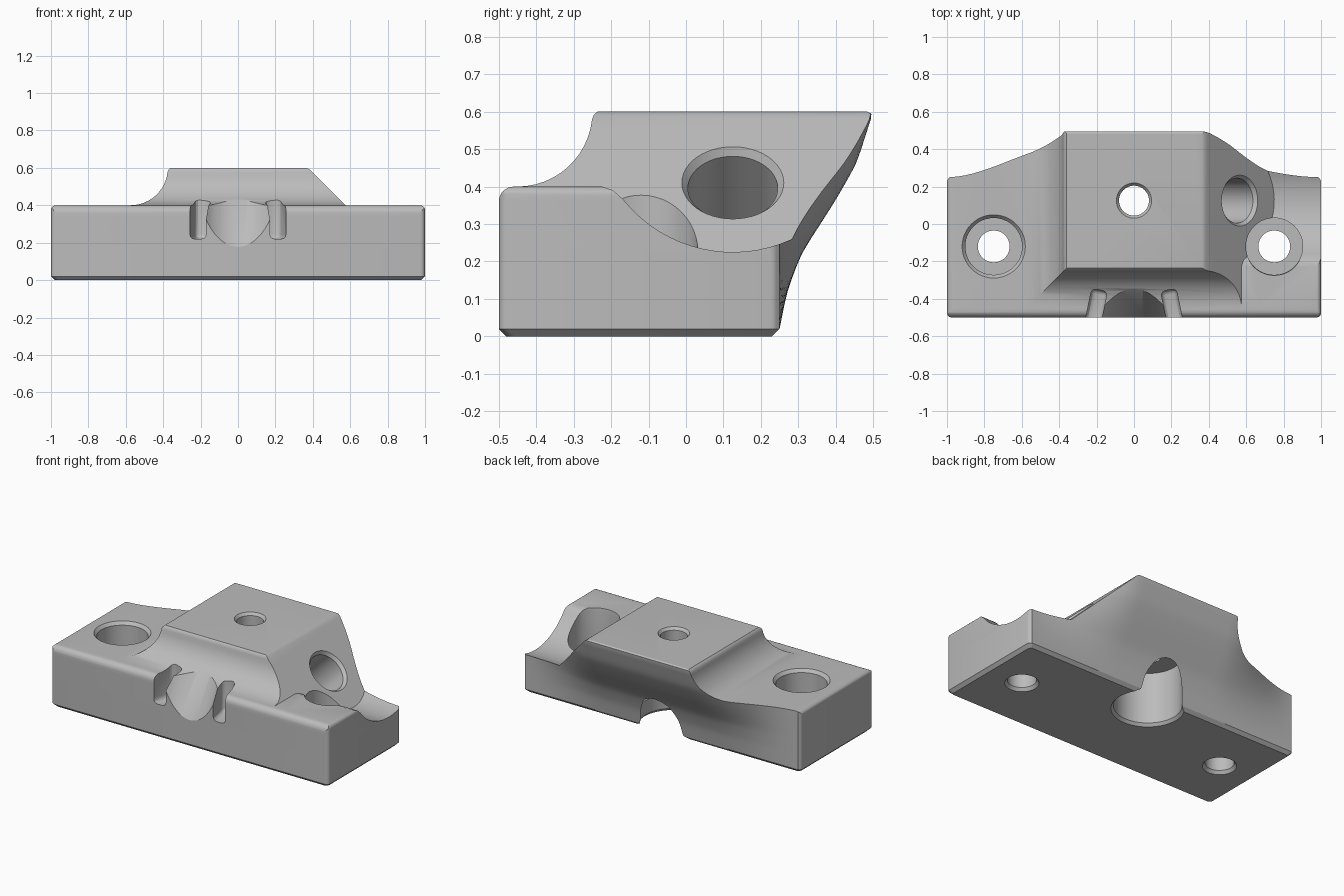
import bpy, bmesh, math
from mathutils import Matrix, Vector

cube = bpy.data.objects.get("Cube")
if cube:
    bpy.data.objects.remove(cube, do_unlink=True)

gray = bpy.data.materials.new("plain_gray")
gray.use_nodes = True
color = (0.5, 0.5, 0.5, 1)
gray.diffuse_color = color
gray.node_tree.nodes["Principled BSDF"].inputs["Base Color"].default_value = color


def make_object(name, bm):
    bmesh.ops.recalc_face_normals(bm, faces=bm.faces)
    mesh = bpy.data.meshes.new(name)
    bm.to_mesh(mesh)
    bm.free()
    mesh.materials.append(gray)
    obj = bpy.data.objects.new(name, mesh)
    bpy.context.collection.objects.link(obj)
    return obj


def loft(name, rings):
    """Closed solid through rings with equal point counts."""
    bm = bmesh.new()
    rows = [[bm.verts.new(p) for p in ring] for ring in rings]
    n = len(rows[0])
    for a, b in zip(rows, rows[1:]):
        for i in range(n):
            j = (i + 1) % n
            bm.faces.new((a[i], a[j], b[j], b[i]))
    bm.faces.new(rows[0])
    bm.faces.new(rows[-1])
    return make_object(name, bm)


def turned(name, profile, place, segments=48):
    """Solid of revolution from (radius, height) pairs."""
    def ring(r, h):
        angles = [math.tau * i / segments for i in range(segments)]
        return [place @ Vector((r * math.cos(a), r * math.sin(a), h)) for a in angles]
    return loft(name, [ring(r, h) for r, h in profile])


def arc(cx, cy, r, start, end, steps=8):
    angles = [math.radians(start + (end - start) * i / steps) for i in range(steps + 1)]
    return [(cx + r * math.cos(a), cy + r * math.sin(a)) for a in angles]


def cut(body, cutter):
    cutter.hide_render = True
    mod = body.modifiers.new("cut", "BOOLEAN")
    mod.operation = "DIFFERENCE"
    mod.solver = "EXACT"
    mod.object = cutter
    bpy.ops.object.select_all(action="DESELECT")
    bpy.context.view_layer.objects.active = body
    body.select_set(True)
    bpy.ops.object.modifier_apply(modifier=mod.name)
    bpy.data.objects.remove(cutter, do_unlink=True)


# Swelling back wall: flat at both ends, leaning out in the middle
lean = [(0, 0), (.02, 0), (.12, .08), (.22, .23), (.36, .59), (.46, .82), (.6, 1)]


def lean_at(z):
    for (z0, f0), (z1, f1) in zip(lean, lean[1:]):
        if z <= z1:
            return f0 + (f1 - f0) * (z - z0) / (z1 - z0)
    return 1


def smooth_lean(z):
    d = .03
    return (lean_at(max(z - d, 0)) + 2 * lean_at(z) + lean_at(min(z + d, .6))) / 4 if .05 < z < .57 else lean_at(z)


def back_y(x, z):
    t = min(max((1 - abs(x)) / .65, 0), 1)
    return .25 + .25 * smooth_lean(z) * t * t * (3 - 2 * t)


def outline(z, inset=0, top=0):
    r = .025
    ring = arc(-1 + r, -.5 + r, r, 180, 270, 4) + arc(1 - r, -.5 + r, r, 270, 360, 4)
    ring += arc(1 - r, .25 - r, r, 0, 60, 3)
    xs = [.985 - 1.97 * i / 48 for i in range(49)]
    ring += [(x, back_y(x, z) - top) for x in xs]
    ring += arc(-1 + r, .25 - r, r, 120, 180, 3)
    return [(x * (1 - inset), (y + .125) * (1 - inset * 2.67) - .125, z) for x, y in ring]


heights = [.02 + .02 * i for i in range(29)]
body = loft("mount_body", [outline(0, .02)] + [outline(z) for z in heights] + [outline(.594, 0, .003), outline(.6, 0, .015)])


def step_profile(outer, wall, edge):
    """Region above the shelf, with a rounded rim and a cove up to the raised pad."""
    r = .2
    pts = [(outer - .05, .4 - edge), (outer - .001, .4 - edge)]
    pts += arc(outer + edge, .4 - edge, edge, 180, 90, 5)
    pts += arc(wall - r, .4 + r, r, 270, 354, 12)
    pts += [(wall + .004, .592), (wall + .015, .601), (wall + .015, .7), (outer - .05, .7)]
    return pts


# Front and right-hand shelves around the pad
front = step_profile(-.5, -.25, .04)
cut(body, loft("front_shelf_cutter", [[(x, y, z) for y, z in front] for x in (-1.2, 1.2)]))
side = step_profile(-1, -.375, .025)
cut(body, loft("side_shelf_cutter", [[(x, y, z) for x, z in side] for y in (-.8, .8)]))

# Sloping face on the left side
slope = [(.36, .7), (.36, .602), (.375, .596), (.385, .59), (.575, .4)]
slope += arc(.975, .375, .025, 90, 0, 5) + [(1.1, .375), (1.1, .7)]
cut(body, loft("slope_cutter", [[(x, y, z) for x, z in slope] for y in (-.8, .8)]))

# Scooped valley below the sloping face
valley = [(-.25, .41), (-.225, .4), (-.195, .39), (-.167, .365)]
valley += arc(.125, .6, .375, 220, 350, 28) + [(.6, .8), (-.25, .8)]
cut(body, loft("valley_cutter", [[(.975 - z, y, z) for y, z in valley], [(1.2, y, z) for y, z in valley]]))

# Vertical fixing holes with counterbores
for x, rim in ((-.75, .17), (.75, .155)):
    hole = [(.1, -.01), (.1, 0), (.085, .02), (.085, .15), (.152, .15), (.152, .38), (rim, .401), (rim, .7)]
    cut(body, turned("fixing_hole_cutter", hole, Matrix.Translation((x, -.12, 0))))

# Central pocket with a small hole through the pad
pocket = [(.215, -.01), (.215, 0), (.2, .018), (.2, .35), (.08, .35), (.08, .583), (.095, .601), (.095, .7)]
cut(body, turned("pocket_cutter", pocket, Matrix.Translation((0, .125, 0))))

# Angled hole square to the sloping face
tilt = Matrix.Translation((.565, .125, .41)) @ Matrix.Rotation(math.radians(45), 4, "Y")
angled = [(.06, -.47), (.06, -.34), (.12, -.34), (.12, -.02), (.137, .001), (.137, .3)]
cut(body, turned("angled_hole_cutter", angled, tilt))

# Curved saddle across the front edge
saddle = Matrix.Translation((0, -.615, .43)) @ Matrix.Rotation(math.radians(-31.5), 4, "X")
cut(body, turned("saddle_cutter", [(.23, -.3), (.23, .19)], saddle, 64))

# Strap slots either side of the saddle
for s in (-1, 1):
    bm = bmesh.new()
    bmesh.ops.create_cube(bm, size=1)
    bmesh.ops.scale(bm, vec=(.085, .26, .3), verts=bm.verts)
    bmesh.ops.bevel(bm, geom=bm.edges[:], offset=.025, segments=3, profile=.5, affect="EDGES")
    bmesh.ops.transform(bm, verts=bm.verts, matrix=Matrix.Translation((s * .21, -.48, .37)) @ Matrix.Rotation(s * .2, 4, "Z"))
    cut(body, make_object("strap_slot_cutter", bm))

body.select_set(True)
bpy.context.view_layer.objects.active = body
bpy.ops.object.shade_smooth_by_angle(angle=math.radians(30))
